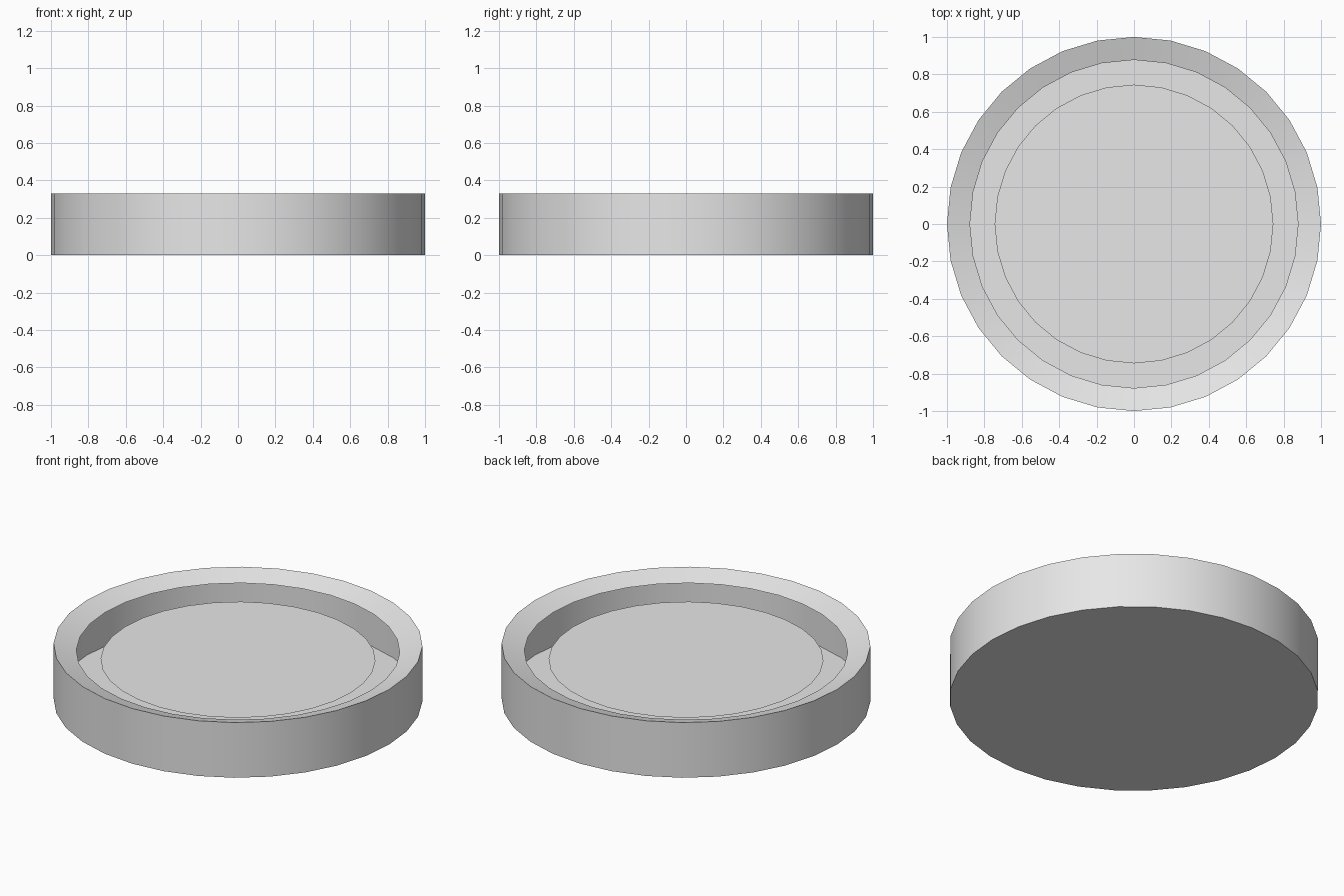
import bpy
import bmesh
from math import radians

cube = bpy.data.objects.get("Cube")
if cube:
    bpy.data.objects.remove(cube, do_unlink=True)

SIDES = 32
HEIGHT = 0.33

grey = bpy.data.materials.new("light_grey")
grey.use_nodes = True
grey.diffuse_color = (0.8, 0.8, 0.8, 1)
grey.node_tree.nodes["Principled BSDF"].inputs["Base Color"].default_value = (0.8, 0.8, 0.8, 1)


def finish(name, bm):
    mesh = bpy.data.meshes.new(name)
    bm.to_mesh(mesh)
    bm.free()
    mesh.materials.append(grey)
    obj = bpy.data.objects.new(name, mesh)
    bpy.context.collection.objects.link(obj)
    bpy.ops.object.select_all(action="DESELECT")
    obj.select_set(True)
    bpy.context.view_layer.objects.active = obj
    bpy.ops.object.shade_smooth_by_angle(angle=radians(30))
    return obj


def disc(bm, radius, z):
    ring = bmesh.ops.create_circle(bm, cap_ends=True, segments=SIDES, radius=radius)["verts"]
    bmesh.ops.translate(bm, verts=ring, vec=(0, 0, z))
    return ring[0].link_faces[0]


# Hollow dish: flat base, upright wall, rim sloping down to an open mouth
bm = bmesh.new()
base = disc(bm, 1.0, 0)
base.normal_update()
if base.normal.z > 0:
    base.normal_flip()
edges = list(base.edges)
for scale, rise in ((1.0, HEIGHT), (0.877, -0.04)):
    new = bmesh.ops.extrude_edge_only(bm, edges=edges)["geom"]
    verts = [g for g in new if isinstance(g, bmesh.types.BMVert)]
    edges = [g for g in new if isinstance(g, bmesh.types.BMEdge)]
    bmesh.ops.scale(bm, verts=verts, vec=(scale, scale, 1))
    bmesh.ops.translate(bm, verts=verts, vec=(0, 0, rise))
bmesh.ops.recalc_face_normals(bm, faces=bm.faces)
bm.normal_update()
if base.normal.z > 0:
    bmesh.ops.reverse_faces(bm, faces=bm.faces)
finish("dish_shell", bm)

# Thin inner plate sitting below the mouth
bm = bmesh.new()
plate = disc(bm, 0.745, 0.24)
plate.normal_update()
if plate.normal.z < 0:
    plate.normal_flip()
finish("inner_plate", bm)
